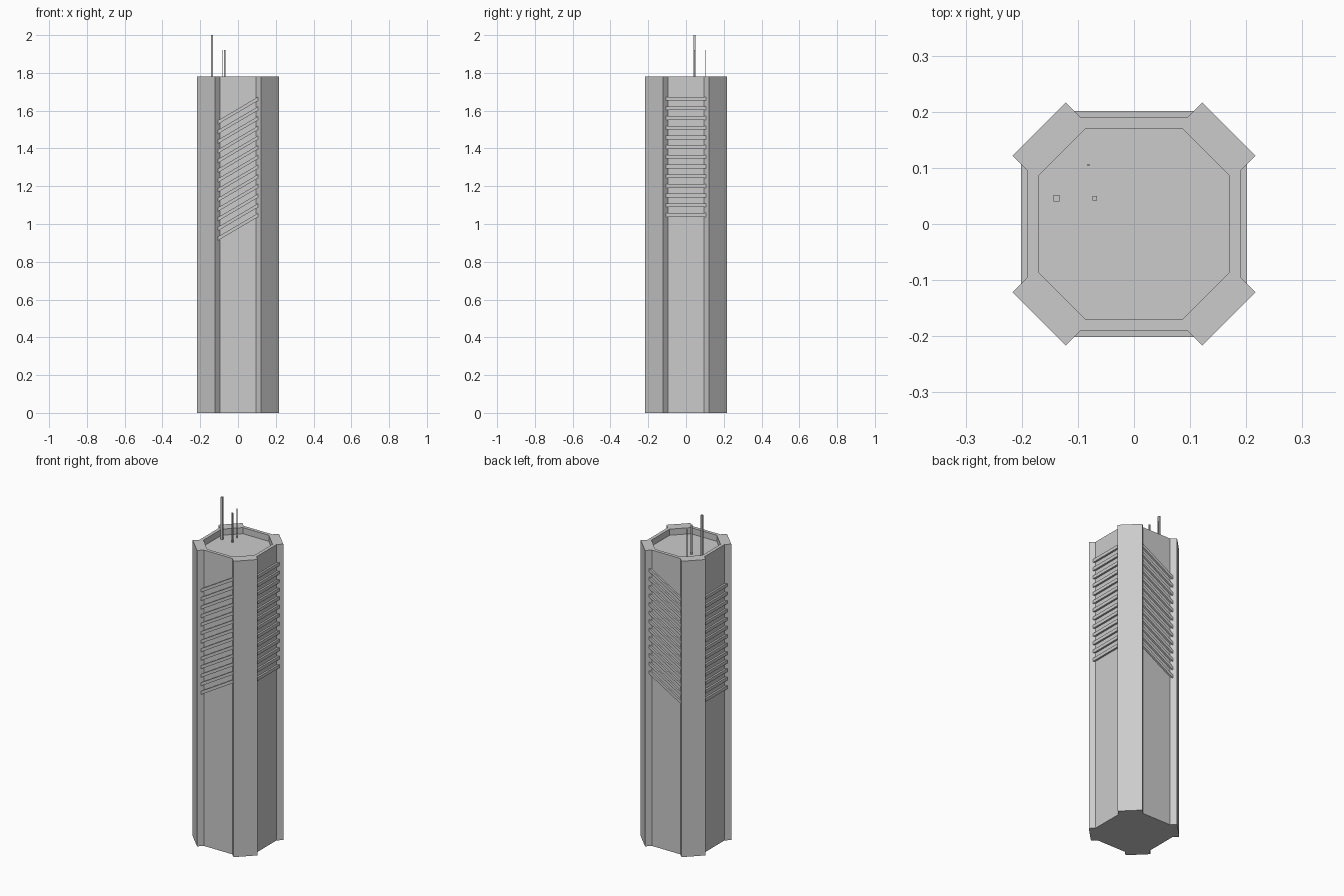
import bpy, bmesh
from mathutils import Matrix
from math import radians

if "Cube" in bpy.data.objects:
    bpy.data.objects.remove(bpy.data.objects["Cube"])

TOP, ROOF = 1.782, 1.745


def finish(bm, name):
    bmesh.ops.recalc_face_normals(bm, faces=bm.faces)
    me = bpy.data.meshes.new(name)
    bm.to_mesh(me)
    bm.free()
    ob = bpy.data.objects.new(name, me)
    bpy.context.collection.objects.link(ob)
    return ob


def turned(points):
    """Repeat a quarter of an outline four times around z."""
    return [(p[0], p[1]) if k == 0 else (-p[1], p[0]) if k == 1
            else (-p[0], -p[1]) if k == 2 else (p[1], -p[0])
            for k in range(4) for p in points]


def loop(bm, pts, z):
    return [bm.verts.new((x, y, z)) for x, y in pts]


def bridge(bm, a, b):
    for i in range(len(a)):
        j = (i + 1) % len(a)
        bm.faces.new((a[i], a[j], b[j], b[i]))


# Tower shaft: octagonal walls with corner piers, parapet and sunken roof
outer = turned([(0.19, -0.095), (0.19, 0.095), (0.2165, 0.1215), (0.1215, 0.2165)])
inner = turned([(0.17, -0.086), (0.17, 0.086)])
bm = bmesh.new()
base, rim = loop(bm, outer, 0), loop(bm, outer, TOP)
lip, floor = loop(bm, inner, TOP), loop(bm, inner, ROOF)
bridge(bm, base, rim)
bridge(bm, lip, floor)
bm.faces.new(base)
bm.faces.new(floor)
for k in range(4):
    o, i = 4 * k, 2 * k
    bm.faces.new((rim[o], rim[o + 1], lip[i + 1], lip[i]))
    bm.faces.new(rim[o + 1:o + 4] + [rim[(o + 4) % 16], lip[(i + 2) % 8], lip[i + 1]])
finish(bm, "tower_shaft")


# Stacked facade slats, sloping between the low left and high right sides
def slats(name, angle, z_left, z_right, count=13, pitch=0.0513, h=0.01):
    bm = bmesh.new()
    ends = []
    for x, z in ((-0.107, z_left), (0.107, z_right)):
        ends.append([bm.verts.new((x, y, z + dz)) for y, dz in
                     ((-0.201, -h), (-0.201, h), (-0.185, h), (-0.185, -h))])
        bm.faces.new(ends[-1])
    bridge(bm, *ends)
    bm.transform(Matrix.Rotation(radians(angle), 4, 'Z'))
    ob = finish(bm, name)
    arr = ob.modifiers.new("stack", 'ARRAY')
    arr.count = count
    arr.use_relative_offset = False
    arr.use_constant_offset = True
    arr.constant_offset_displace = (0, 0, pitch)


LOW, HIGH = 0.922, 1.048
slats("front_slats", 0, LOW, HIGH)
slats("right_slats", 90, HIGH, HIGH)
slats("back_slats", 180, HIGH, LOW)
slats("left_slats", 270, LOW, LOW)


# Roof antennas
def antenna(name, x, y, width, top):
    bm = bmesh.new()
    bmesh.ops.create_cube(bm, size=1)
    bm.transform(Matrix.Translation((x, y, (top + ROOF) / 2))
                 @ Matrix.Diagonal((width, width, top - ROOF, 1)))
    finish(bm, name)


antenna("tall_antenna", -0.138, 0.046, 0.011, 2.0)
antenna("short_antenna", -0.07, 0.046, 0.008, 1.922)
antenna("thin_antenna", -0.081, 0.105, 0.003, 1.922)
